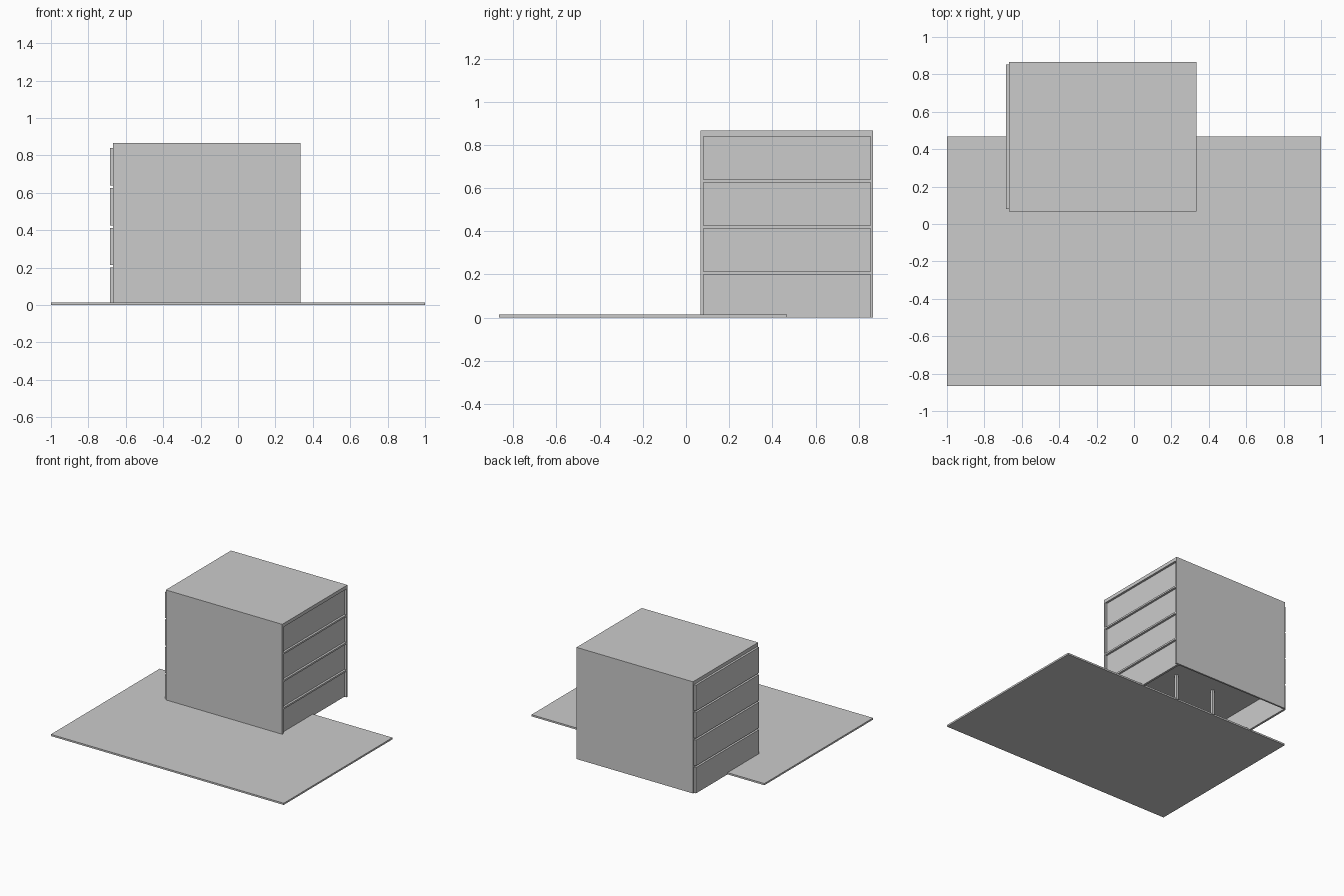
import bpy

if "Cube" in bpy.data.objects:
    bpy.data.objects.remove(bpy.data.objects["Cube"])

grey = bpy.data.materials.new("light_grey")
grey.diffuse_color = (0.6, 0.6, 0.6, 1)
grey.use_nodes = True
grey.node_tree.nodes["Principled BSDF"].inputs["Base Color"].default_value = grey.diffuse_color


def box(name, x0, x1, y0, y1, z0, z1):
    """Axis-aligned box given by its limits."""
    bpy.ops.mesh.primitive_cube_add(
        size=1, location=((x0 + x1) / 2, (y0 + y1) / 2, (z0 + z1) / 2))
    ob = bpy.context.object
    ob.name = name
    ob.scale = (x1 - x0, y1 - y0, z1 - z0)
    bpy.ops.object.transform_apply(location=False, rotation=False, scale=True)
    ob.data.materials.append(grey)
    return ob


T = 0.0133                  # slab and wall thickness
STOREY = 0.2133             # floor to floor height
X0, X1 = -0.667, 0.333      # building limits
Y0, Y1 = 0.067, 0.867
TOP = 0.867

# Ground plate
box("site_plate", -1, 1, -0.867, 0.467, 0, T)

# Full-height walls on the long sides
box("front_wall", X0, X1, Y0, Y0 + T, 0, TOP)
box("back_wall", X0, X1, Y1 - T, Y1, 0, TOP)

# Storeys: end panels (outside on the left, recessed on the right), slab, columns
for i in range(4):
    z = i * STOREY
    zt = z + STOREY - T
    box(f"left_panel_{i}", X0 - 0.0167, X0, Y0 + T, Y1 - T, z, zt)
    box(f"right_panel_{i}", X1 - 0.0333, X1 - 0.0167, Y0 + T, Y1 - T, z, zt)
    box(f"slab_{i}", X0, X1, Y0 + T, Y1 - T, zt, TOP if i == 3 else zt + T)
    for j, x in enumerate((-0.333, 0.0)):
        box(f"column_{i}_{j}", x - 0.01, x + 0.01, 0.457, 0.477, z, zt)
